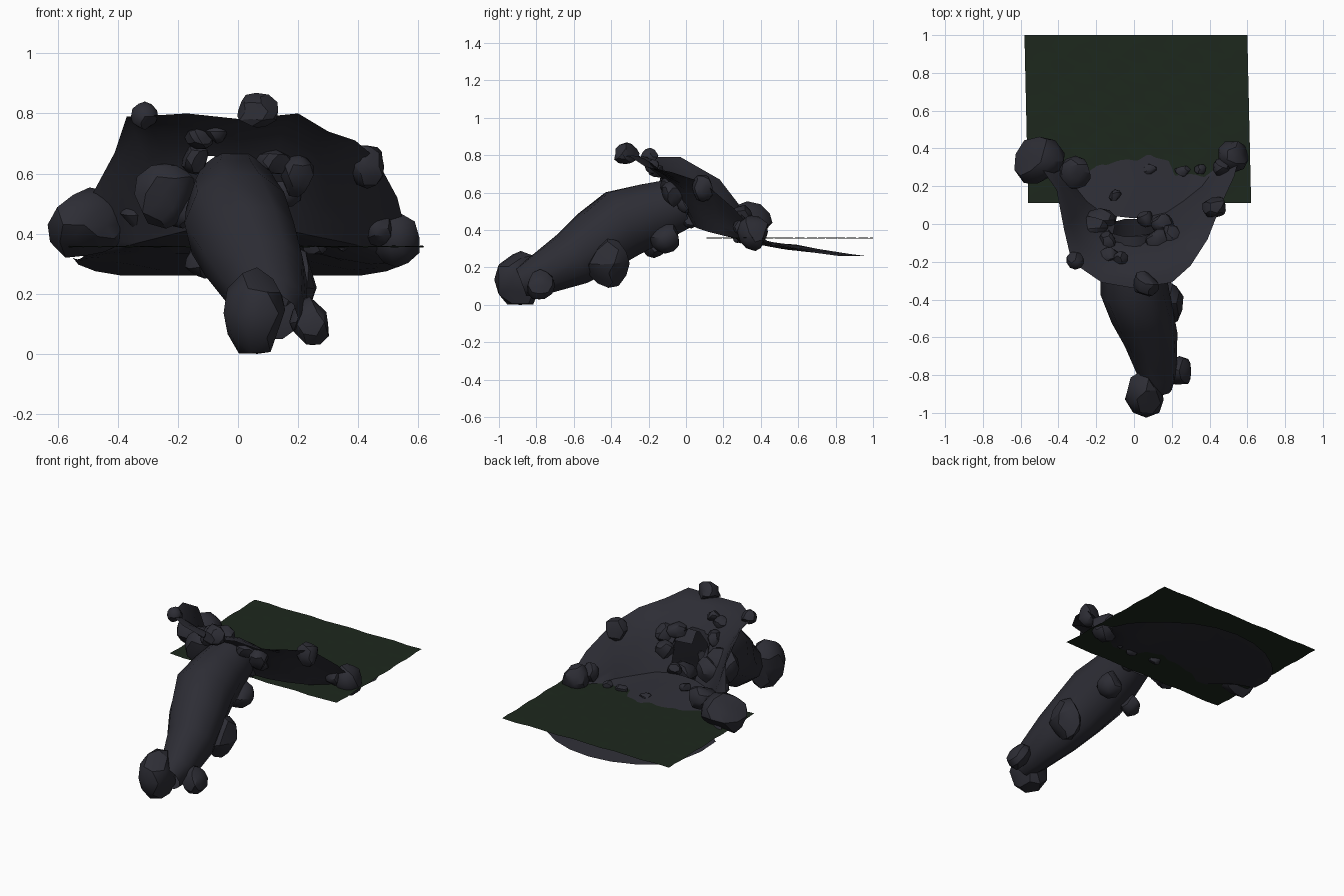
import bpy, bmesh, math, random
from mathutils import Vector, noise

if "Cube" in bpy.data.objects:
    bpy.data.objects.remove(bpy.data.objects["Cube"])

random.seed(4)


def material(name, rgb):
    m = bpy.data.materials.new(name)
    m.diffuse_color = (*rgb, 1)
    m.use_nodes = True
    m.node_tree.nodes["Principled BSDF"].inputs["Base Color"].default_value = m.diffuse_color
    return m


ROCK = material("dark slate rock", (0.026, 0.026, 0.035))
WATER = material("murky green water", (0.0125, 0.021, 0.0125))


def finish(bm, name, mat, angle=35):
    me = bpy.data.meshes.new(name)
    bm.to_mesh(me)
    bm.free()
    ob = bpy.data.objects.new(name, me)
    bpy.context.collection.objects.link(ob)
    me.materials.append(mat)
    bpy.ops.object.select_all(action='DESELECT')
    ob.select_set(True)
    bpy.context.view_layer.objects.active = ob
    bpy.ops.object.shade_smooth_by_angle(angle=math.radians(angle))
    return ob


def loft(rows):
    bm = bmesh.new()
    grid = [[bm.verts.new(p) for p in row] for row in rows]
    for a, b in zip(grid, grid[1:]):
        for i in range(len(a) - 1):
            bm.faces.new((a[i], b[i], b[i + 1], a[i + 1]))
    return bm


# Basin: open shell from the raised rim, down the wall, out along the pool floor
rim = [(-.53, .40, .36), (-.48, .28, .54), (-.41, .18, .67), (-.37, -.03, .79),
       (-.33, -.20, .79), (-.17, -.31, .80), (0, -.34, .78), (.20, -.31, .80),
       (.30, -.22, .74), (.39, -.08, .71), (.46, .10, .65), (.53, .25, .52), (.57, .40, .36)]
foot = [(-.51, .45, .33), (-.40, .34, .35), (-.33, .22, .37), (-.25, .12, .39),
        (-.17, .06, .41), (-.09, .04, .42), (0, .03, .42), (.08, .04, .42),
        (.17, .06, .41), (.26, .12, .39), (.36, .20, .37), (.45, .32, .35), (.55, .45, .33)]
back = []
for i in range(13):
    a = math.pi * (1 - i / 12)
    s = math.sin(a)
    back.append((.01 + .56 * math.cos(a), .48 + .49 * s, .32 - .06 * min(1, 1.5 * s)))


def between(a, b, steps, bulge, sag):
    rows = []
    for k in range(steps + 1):
        t = k / steps
        row = []
        for i, (p, q) in enumerate(zip(a, b)):
            v = Vector(p).lerp(Vector(q), t)
            bump = 4 * t * (1 - t)
            v.z += bump * (bulge * math.sin(math.pi * i / 12) ** 2 - sag)
            v.z += .02 * bump * noise.noise(v * 6)
            row.append(v)
        rows.append(row)
    return rows


# The wall overhangs like a lip at the front; the floor dips slightly
bm = loft(between(rim, foot, 8, .11, .005) + between(foot, back, 5, 0, .012)[1:])
# Tunnel mouth through the back wall
mouth = Vector((-.02, -.02, .53))
bmesh.ops.delete(bm, geom=[f for f in bm.faces
                           if (f.calc_center_median() - mouth).length < .115], context='FACES')
finish(bm, "rock_basin", ROCK, 40)

# Tunnel: ten-sided tube bending down to the front
path = [(-.01, -.02, .545, .145), (-.01, -.19, .485, .175), (0, -.34, .435, .195),
        (.04, -.47, .345, .18), (.09, -.61, .245, .155), (.125, -.80, .15, .11), (.125, -.88, .12, .08)]
SIDES = 10
rows = []
pts = [Vector(p[:3]) for p in path]
for i, p in enumerate(path):
    d = (pts[min(i + 1, len(pts) - 1)] - pts[max(i - 1, 0)]).normalized()
    side = d.cross(Vector((0, 0, 1))).normalized()
    up = side.cross(d)
    rows.append([pts[i] + p[3] * (.93 * side * math.cos(t) + up * math.sin(t))
                 for t in (math.tau * k / SIDES for k in range(SIDES + 1))])
bm = loft(rows)
bmesh.ops.remove_doubles(bm, verts=bm.verts, dist=.0005)
bmesh.ops.recalc_face_normals(bm, faces=bm.faces)
finish(bm, "tunnel", ROCK, 40)


# Boulders: low-poly stones, each a sphere chipped by flat cuts
def boulder(name, x, y, z, rx, ry, rz):
    bm = bmesh.new()
    bmesh.ops.create_icosphere(bm, subdivisions=2, radius=1.08)
    for _ in range(9):
        n = Vector((random.gauss(0, 1), random.gauss(0, 1), random.gauss(0, 1))).normalized()
        d = random.uniform(.66, .92)
        for v in bm.verts:
            v.co -= n * max(0, v.co.dot(n) - d)
    for v in bm.verts:
        v.co = Vector((x + v.co.x * rx, y + v.co.y * ry, max(0, z + v.co.z * rz)))
    finish(bm, name, ROCK, 30)


rim_stones = [(-.50, .33, .43, .13, .13, .12), (-.31, .27, .46, .085, .085, .08),
              (.53, .37, .39, .08, .09, .095), (.47, .30, .42, .05, .05, .06),
              (.43, .09, .63, .065, .06, .075), (.06, -.32, .81, .075, .075, .057),
              (-.31, -.19, .79, .045, .048, .046)]
mouth_stones = [(-.24, -.02, .53, .105, .075, .105), (-.18, .02, .50, .08, .06, .08),
                (-.14, -.09, .65, .05, .055, .05), (-.13, -.16, .72, .048, .045, .042),
                (-.07, -.18, .74, .038, .038, .038), (.12, -.08, .64, .06, .06, .047),
                (.20, -.07, .59, .055, .07, .07), (.06, .03, .45, .05, .045, .04),
                (.15, .01, .54, .065, .055, .055)]
shore_stones = [(-.10, .15, .42, .035, .03, .03), (.08, .29, .36, .04, .03, .03),
                (.26, .28, .36, .045, .03, .03), (.35, .29, .37, .03, .03, .03)]
tunnel_stones = [(.065, -.885, .135, .11, .13, .145), (.24, -.78, .105, .075, .075, .08),
                 (.18, -.42, .22, .08, .11, .13), (.09, -.11, .36, .08, .08, .08),
                 (-.11, -.17, .32, .07, .07, .065)]
for group, stones in (("rim", rim_stones), ("mouth", mouth_stones),
                      ("shore", shore_stones), ("tunnel", tunnel_stones)):
    for n, s in enumerate(stones):
        boulder(f"{group}_stone_{n + 1}", *s)

# Water: nearly flat sheet with faint ripples
rows = []
for j in range(17):
    y = 1 - .89 * j / 16
    rows.append([(-.58 + .02 * j / 16 + 1.18 * i / 12, y,
                  .357 + .003 * math.sin(i * 2.1 + j * 1.7)) for i in range(13)])
finish(loft(rows), "water_surface", WATER)
